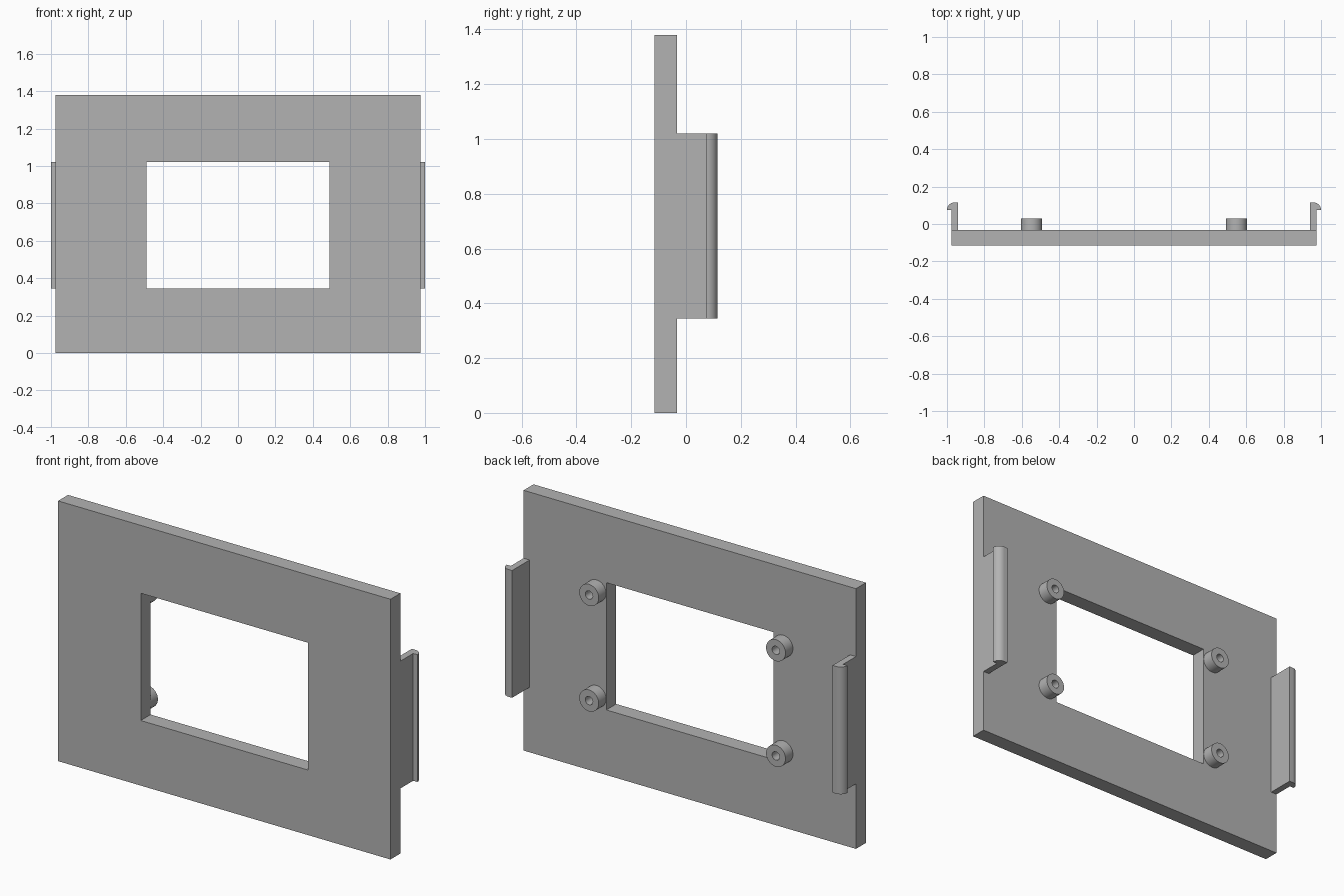
import bpy, bmesh
from math import sin, cos, pi, radians

cube = bpy.data.objects.get("Cube")
if cube:
    bpy.data.objects.remove(cube, do_unlink=True)

GREY = (0.45, 0.45, 0.45, 1)
grey = bpy.data.materials.new("plain grey")
grey.use_nodes = True
grey.diffuse_color = GREY
grey.node_tree.nodes["Principled BSDF"].inputs["Base Color"].default_value = GREY

FRONT, BACK = -0.115, -0.032        # plate faces in y
LOW, HIGH = 0.345, 1.02             # window and clip extent in z
MID = (LOW + HIGH) / 2


def finish(name, bm, smooth=False):
    bmesh.ops.recalc_face_normals(bm, faces=bm.faces[:])
    mesh = bpy.data.meshes.new(name)
    bm.to_mesh(mesh)
    bm.free()
    mesh.materials.append(grey)
    obj = bpy.data.objects.new(name, mesh)
    bpy.context.collection.objects.link(obj)
    if smooth:
        bpy.ops.object.select_all(action='DESELECT')
        obj.select_set(True)
        bpy.context.view_layer.objects.active = obj
        bpy.ops.object.shade_smooth_by_angle(angle=radians(30))


def ring(name, outer, inner, y0, y1, smooth=False):
    """Closed band between two matching (x, z) loops, extruded along y."""
    bm = bmesh.new()
    loops = [[bm.verts.new((x, y, z)) for x, z in loop]
             for loop, y in ((outer, y0), (outer, y1), (inner, y1), (inner, y0))]
    n = len(outer)
    for a in range(4):
        p, q = loops[a], loops[(a + 1) % 4]
        for i in range(n):
            j = (i + 1) % n
            bm.faces.new((p[i], p[j], q[j], q[i]))
    finish(name, bm, smooth)


def rect(half, z0, z1):
    return [(-half, z0), (half, z0), (half, z1), (-half, z1)]


def circle(cx, cz, r, n=40):
    return [(cx + r * cos(2 * pi * i / n), cz + r * sin(2 * pi * i / n))
            for i in range(n)]


# Plate with rectangular window
ring("plate", rect(0.975, 0, 1.38), rect(0.49, LOW, HIGH), FRONT, BACK)

for side, s in (("left", 1), ("right", -1)):
    # Hollow screw bosses beside the window corners
    for level, t in (("upper", 1), ("lower", -1)):
        cx, cz = s * 0.548, MID + t * 0.28
        ring(f"{level}_{side}_boss", circle(cx, cz, 0.057),
             circle(cx, cz, 0.022), BACK, 0.03, True)

    # Snap clip with a rounded outward hook
    profile = [(0.94, BACK), (0.975, BACK), (0.975, 0.075)]
    profile += [(0.96 + 0.04 * cos(a), 0.075 + 0.04 * sin(a))
                for a in (pi / 2 * i / 10 for i in range(11))]
    profile.append((0.94, 0.115))
    bm = bmesh.new()
    base = bm.faces.new([bm.verts.new((s * x, y, LOW)) for x, y in profile])
    top = bmesh.ops.extrude_face_region(bm, geom=[base])
    bmesh.ops.translate(bm, vec=(0, 0, HIGH - LOW),
                        verts=[v for v in top["geom"]
                               if isinstance(v, bmesh.types.BMVert)])
    finish(f"{side}_clip", bm, True)
